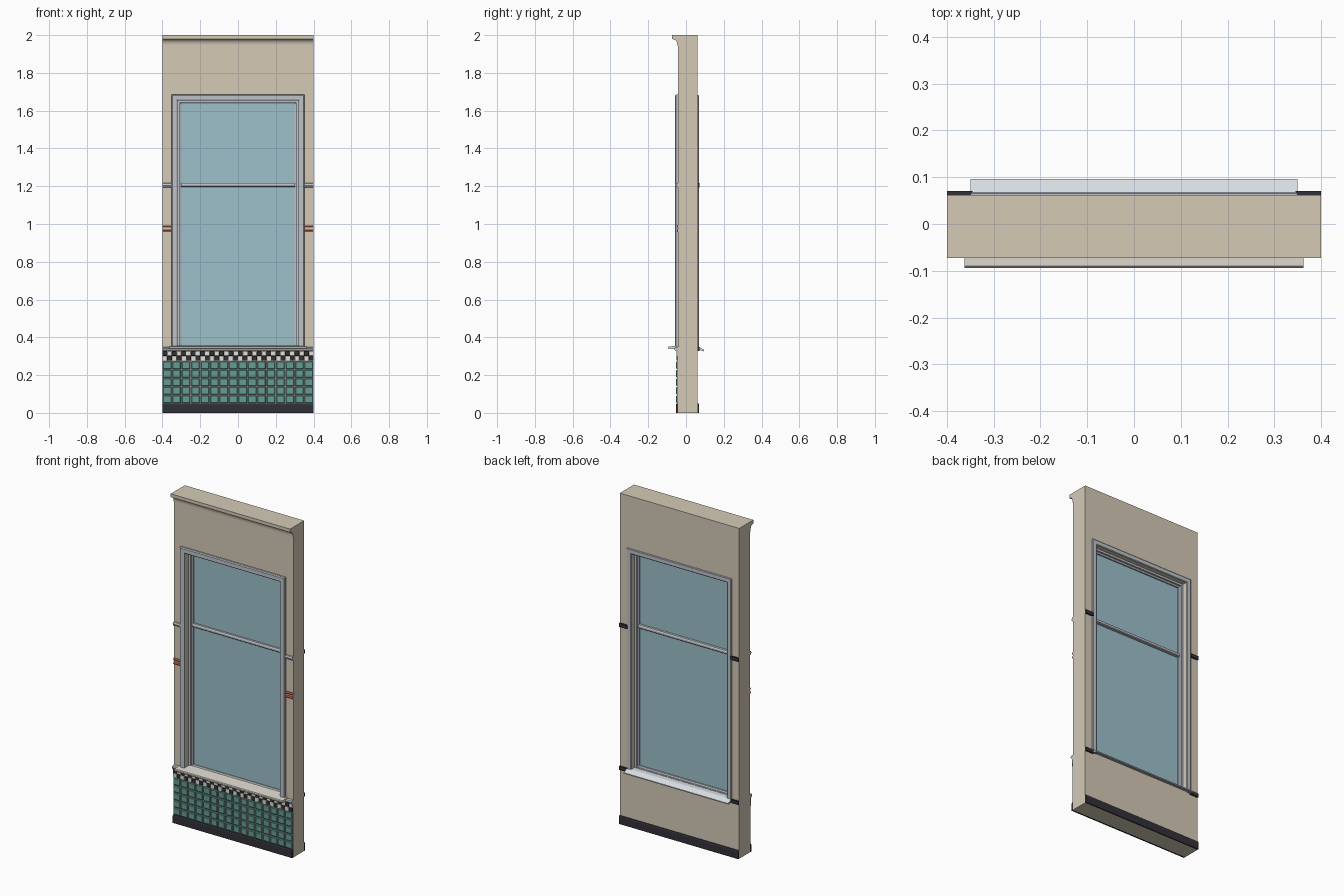
import bpy, bmesh, math

if "Cube" in bpy.data.objects:
    bpy.data.objects.remove(bpy.data.objects["Cube"])

def mat(name, r, g, b):
    m = bpy.data.materials.new(name)
    m.diffuse_color = (r, g, b, 1)
    m.use_nodes = True
    m.node_tree.nodes["Principled BSDF"].inputs["Base Color"].default_value = m.diffuse_color
    return m

PLASTER = mat("plaster", 0.66, 0.59, 0.47)
STONE = mat("stone", 0.76, 0.72, 0.64)
METAL = mat("metal", 0.52, 0.55, 0.59)
PALE = mat("pale_metal", 0.68, 0.72, 0.76)
BLACK = mat("black", 0.03, 0.03, 0.04)
WHITE = mat("white", 0.78, 0.75, 0.68)
GREEN = mat("green_tile", 0.13, 0.34, 0.29)
GROUT = mat("grout", 0.3, 0.3, 0.28)
RED = mat("red", 0.55, 0.13, 0.07)
GLASS = mat("glass", 0.34, 0.53, 0.6)

FRONT, BACK = -0.042, 0.062

def finish(name, bm, m, smooth=False):
    bmesh.ops.recalc_face_normals(bm, faces=bm.faces)
    me = bpy.data.meshes.new(name)
    bm.to_mesh(me)
    bm.free()
    ob = bpy.data.objects.new(name, me)
    bpy.context.collection.objects.link(ob)
    me.materials.append(m)
    if smooth:
        bpy.context.view_layer.objects.active = ob
        ob.select_set(True)
        bpy.ops.object.shade_smooth_by_angle(angle=math.radians(35))
        ob.select_set(False)
    return ob

def loft(name, rings, m, open_path=False):
    """Join rings of corners into a closed section; open_path leaves the bottom out and caps the feet."""
    bm = bmesh.new()
    vs = [[bm.verts.new(p) for p in r] for r in rings]
    n = len(rings[0])
    for i, a in enumerate(vs):
        b = vs[(i + 1) % len(vs)]
        for j in range(n - 1 if open_path else n):
            k = (j + 1) % n
            bm.faces.new((a[j], a[k], b[k], b[j]))
    if open_path:
        bm.faces.new([r[0] for r in vs])
        bm.faces.new([r[-1] for r in vs])
    return finish(name, bm, m)

def rect(hx, z0, z1, y):
    return [(-hx, y, z0), (-hx, y, z1), (hx, y, z1), (hx, y, z0)]

def frame(name, hx, z0, z1, section, m, open_path=False):
    """section: (inset, y) points swept round a rectangle"""
    rings = [rect(hx - i, z0 if open_path else z0 + i, z1 - i, y) for i, y in section]
    return loft(name, rings, m, open_path)

def extrude(name, pts, x0, x1, m, smooth=False):
    """Sweep a (y, z) profile along x"""
    bm = bmesh.new()
    a = [bm.verts.new((x0, y, z)) for y, z in pts]
    b = [bm.verts.new((x1, y, z)) for y, z in pts]
    for i in range(len(pts)):
        k = (i + 1) % len(pts)
        bm.faces.new((a[i], a[k], b[k], b[i]))
    bm.faces.new(a)
    bm.faces.new(b)
    return finish(name, bm, m, smooth)

def bar(name, x0, x1, y0, y1, z0, z1, m):
    return extrude(name, [(y0, z0), (y1, z0), (y1, z1), (y0, z1)], x0, x1, m)

def tiles(name, cells, y, bevel, m):
    """Raised tiles with chamfered fronts; cells are (x0, x1, z0, z1)"""
    bm = bmesh.new()
    for x0, x1, z0, z1 in cells:
        rings = []
        for d, yy in ((0, FRONT), (0, y + bevel), (bevel, y)):
            rings.append([bm.verts.new(p) for p in (
                (x0 + d, yy, z0 + d), (x1 - d, yy, z0 + d), (x1 - d, yy, z1 - d), (x0 + d, yy, z1 - d))])
        for a, b in zip(rings, rings[1:]):
            for j in range(4):
                k = (j + 1) % 4
                bm.faces.new((a[j], a[k], b[k], b[j]))
        bm.faces.new(rings[-1])
    return finish(name, bm, m)

# Wall with window opening
loft("wall", [rect(0.4, 0, 2, FRONT), rect(0.32, 0.34, 1.655, FRONT),
              rect(0.32, 0.34, 1.655, BACK), rect(0.4, 0, 2, BACK)], PLASTER)

# Cornice: cove under a flat lip
cove = [(-0.046 - 0.022 * (1 - math.cos(t * math.pi / 12)), 1.948 + 0.03 * math.sin(t * math.pi / 12))
        for t in range(7)]
extrude("cornice", [(-0.038, 2), (-0.038, 1.942), (-0.046, 1.942)] + cove +
        [(-0.073, 1.98), (-0.073, 2)], -0.4, 0.4, PLASTER, True)

# Skirtings
extrude("front_skirting", [(FRONT, 0), (-0.053, 0), (-0.053, 0.043), (-0.05, 0.05), (FRONT, 0.05)], -0.4, 0.4, BLACK)
extrude("back_skirting", [(BACK, 0), (0.07, 0), (0.07, 0.043), (0.067, 0.05), (BACK, 0.05)], -0.4, 0.4, BLACK)

# Tiled wainscot and checker border
bar("grout", -0.4, 0.4, -0.0455, FRONT, 0.05, 0.33, GROUT)
P, R = 0.05, 0.045
tiles("green_tiles", [(-0.4 + i * P + 0.003, -0.4 + (i + 1) * P - 0.003,
                       0.05 + j * R + 0.003, 0.05 + (j + 1) * R - 0.003)
                      for i in range(16) for j in range(5)], -0.052, 0.003, GREEN)
C = 0.025
for par, name, m in ((0, "white_checks", WHITE), (1, "black_checks", BLACK)):
    tiles(name, [(-0.4 + i * C, -0.4 + (i + 1) * C, 0.277 + j * C, 0.277 + (j + 1) * C)
                 for i in range(32) for j in range(2) if (i + j) % 2 == par], -0.051, 0.001, m)

# Dado rails under the sill
extrude("front_dado_rail", [(FRONT, 0.327), (-0.053, 0.327), (-0.06, 0.333), (-0.062, 0.34),
                            (-0.058, 0.347), (FRONT, 0.349)], -0.4, 0.4, METAL, True)
for s, side in ((-1, "left"), (1, "right")):
    # Wall strips beside the window
    a, b = sorted((s * 0.4, s * 0.345))
    extrude(side + "_front_rail", [(FRONT, 1.193), (-0.05, 1.195), (-0.054, 1.205), (-0.05, 1.215),
                                   (FRONT, 1.217)], a, b, METAL, True)
    for k, z in enumerate((0.958, 0.981)):
        extrude(f"{side}_red_stripe_{k}", [(FRONT, z), (-0.046, z), (-0.049, z + 0.007),
                                           (-0.046, z + 0.015), (FRONT, z + 0.015)], a, b, RED)
    bar(side + "_back_rail", a, b, BACK, 0.071, 1.194, 1.216, BLACK)
    bar(side + "_back_dado_rail", a, b, BACK, 0.071, 0.328, 0.35, BLACK)

# Casings front and back
frame("front_casing", 0.352, 0.345, 1.685,
      [(0, FRONT), (0, -0.052), (0.005, -0.057), (0.026, -0.057), (0.032, -0.053), (0.032, FRONT)], METAL, True)
frame("back_casing", 0.35, 0.335, 1.683,
      [(0, BACK), (0, 0.065), (0.004, 0.068), (0.026, 0.068), (0.03, 0.065), (0.03, BACK)], METAL, True)

# Window frame and sash, stepped towards the glass
frame("window_frame", 0.32, 0.34, 1.655,
      [(0, -0.015), (0.012, -0.015), (0.012, -0.004), (0.02, 0.0), (0.02, 0.02), (0.012, 0.024),
       (0.012, 0.035), (0, 0.035)], METAL)
bar("glass_pane", -0.302, 0.302, 0.006, 0.012, 0.358, 1.638, GLASS)
extrude("transom", [(-0.006, 1.196), (-0.01, 1.2), (-0.01, 1.21), (-0.006, 1.216), (0.026, 1.216),
                    (0.03, 1.21), (0.03, 1.2), (0.026, 1.196)], -0.302, 0.302, METAL)

# Sills
extrude("front_sill", [(-0.01, 0.337), (-0.09, 0.337), (-0.094, 0.341), (-0.094, 0.348),
                       (-0.09, 0.352), (-0.01, 0.356)], -0.319, 0.319, STONE)
for s, side in ((-1, "left"), (1, "right")):
    a, b = sorted((s * 0.319, s * 0.362))
    extrude(side + "_sill_end", [(FRONT, 0.337), (-0.09, 0.337), (-0.094, 0.341), (-0.094, 0.348),
                                 (-0.09, 0.352), (FRONT, 0.3544)], a, b, STONE)
bar("back_sill_inner", -0.32, 0.32, 0.03, BACK, 0.335, 0.35, PALE)
extrude("back_sill", [(BACK, 0.338), (0.092, 0.326), (0.096, 0.328), (0.096, 0.334), (0.066, 0.35),
                      (BACK, 0.35)], -0.35, 0.35, PALE)
